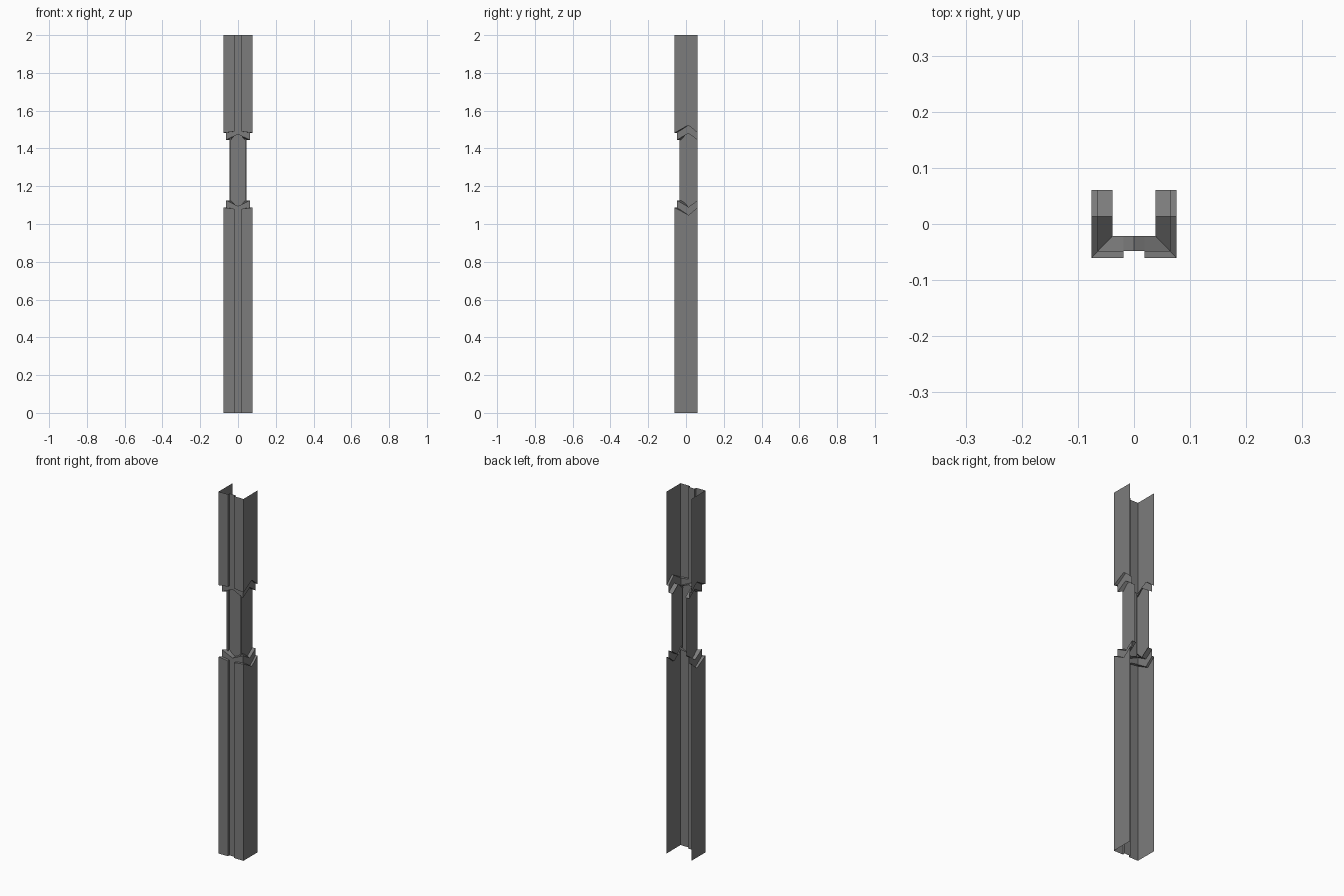
import bpy
import bmesh

cube = bpy.data.objects.get("Cube")
if cube:
    bpy.data.objects.remove(cube, do_unlink=True)

grey = bpy.data.materials.new("mid grey")
grey.use_nodes = True
colour = (0.2, 0.2, 0.2, 1)
grey.diffuse_color = colour
grey.node_tree.nodes["Principled BSDF"].inputs["Base Color"].default_value = colour

BACK, PEAK = 0.061, 0.013   # rear edge of the channel, and the side chevron point
TOP = 2.0
MIRROR_Z = 2.57             # twice the middle height of the waist


def channel(half_width, front, groove_x, groove_y):
    """Half of a sheet channel section, from the rear edge to the centre line."""
    return [(half_width, BACK), (half_width, PEAK), (half_width, front),
            (groove_x, front), (groove_x, groove_y), (0, groove_y)]


def ring(section, heights):
    """Full open section, mirrored across the centre, with its heights."""
    half = [(x, y, z) for (x, y), z in zip(section, heights)]
    return half + [(-x, y, z) for x, y, z in reversed(half[:-1])]


def flip(r):
    return [(x, y, MIRROR_Z - z) for x, y, z in r]


def sheet(name, rings):
    """Join successive rings, listed from low to high, into one open sheet."""
    bm = bmesh.new()
    rows = [[bm.verts.new(p) for p in r] for r in rings]
    for lo, hi in zip(rows, rows[1:]):
        for i in range(len(lo) - 1):
            bm.faces.new((lo[i], hi[i], hi[i + 1], lo[i + 1]))
    bmesh.ops.remove_doubles(bm, verts=bm.verts, dist=0.0001)
    bmesh.ops.dissolve_degenerate(bm, dist=0.0001, edges=bm.edges)
    mesh = bpy.data.meshes.new(name)
    bm.to_mesh(mesh)
    bm.free()
    mesh.materials.append(grey)
    obj = bpy.data.objects.new(name, mesh)
    bpy.context.collection.objects.link(obj)
    return obj


# Sections of the stepped channel
outer = channel(0.076, -0.061, 0.019, -0.048)
collar = channel(0.064, -0.048, 0.019, -0.048)
lip = channel(0.038, -0.021, 0.019, -0.021)
core = channel(0.045, -0.034, 0.037, -0.022)

# Chevron edges, back to centre
outer_edge = [1.087, 1.047, 1.087, 1.08, 1.08, 1.08]
collar_edge = [1.125, 1.09, 1.125, 1.104, 1.104, 1.095]
core_edge = [1.125, 1.09, 1.117, 1.112, 1.112, 1.095]

# Lower and upper posts with stepped chevron shoulders
shoulder = [ring(outer, outer_edge), ring(collar, outer_edge),
            ring(collar, collar_edge), ring(lip, collar_edge)]
sheet("lower_post", [ring(outer, [0] * 6)] + shoulder)
sheet("upper_post", [flip(r) for r in reversed(shoulder)] + [ring(outer, [TOP] * 6)])

# Narrow waist between the shoulders
waist = ring(core, core_edge)
sheet("waist", [waist, flip(waist)])
